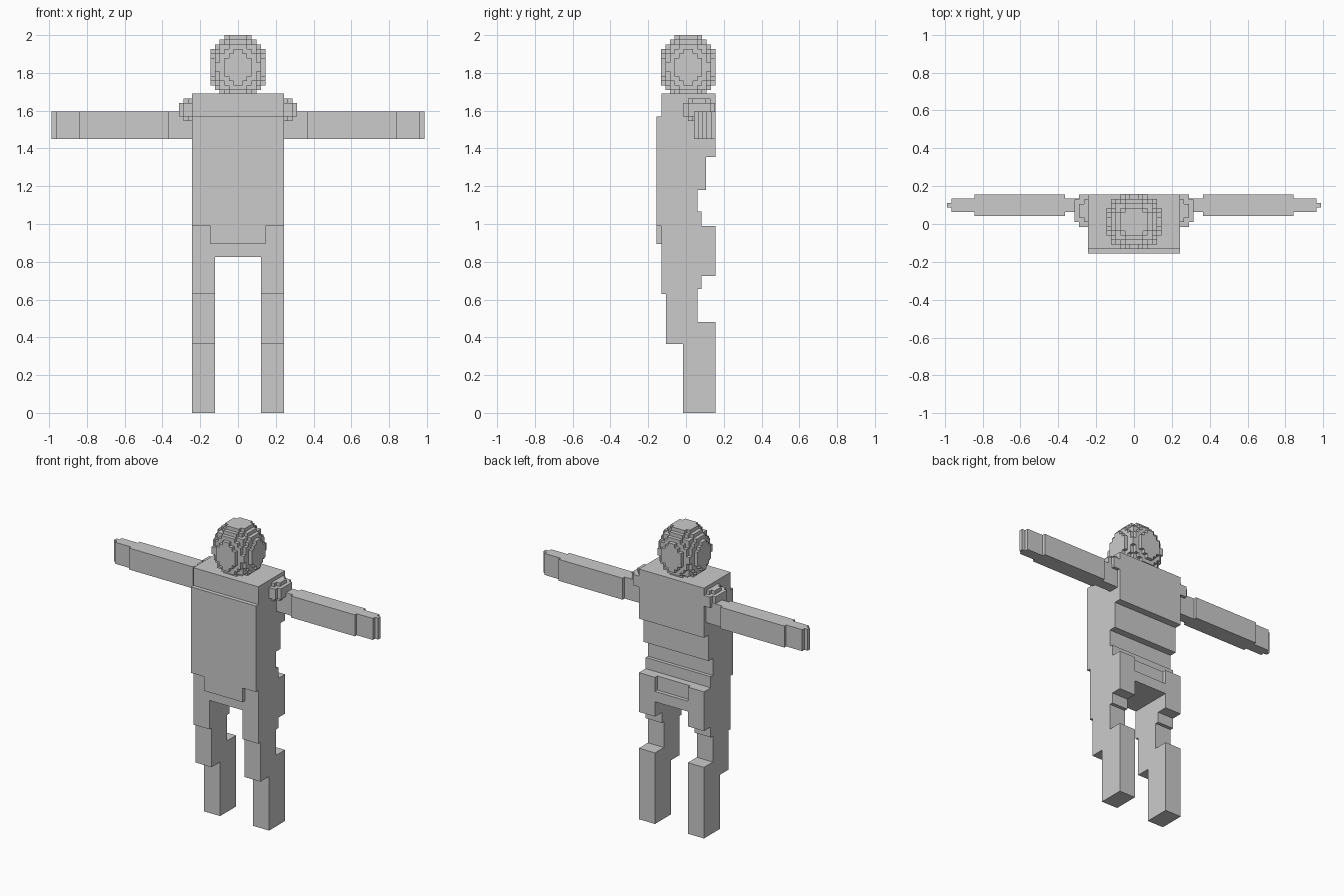
import bpy, bmesh
from mathutils import Vector

if "Cube" in bpy.data.objects:
    bpy.data.objects.remove(bpy.data.objects["Cube"])

U = 0.0242  # size of one voxel
grey = bpy.data.materials.new("light grey")
grey.diffuse_color = (0.6, 0.6, 0.6, 1)
grey.use_nodes = True
grey.node_tree.nodes["Principled BSDF"].inputs["Base Color"].default_value = grey.diffuse_color


def finish(name, bm):
    bmesh.ops.recalc_face_normals(bm, faces=bm.faces)
    me = bpy.data.meshes.new(name)
    bm.to_mesh(me)
    bm.free()
    me.materials.append(grey)
    ob = bpy.data.objects.new(name, me)
    bpy.context.collection.objects.link(ob)
    return ob


def prism(name, points, depth):
    """Extrude a closed outline of 3D points along the vector depth."""
    bm = bmesh.new()
    face = bm.faces.new([bm.verts.new(p) for p in points])
    res = bmesh.ops.extrude_face_region(bm, geom=[face], use_keep_orig=True)
    verts = [g for g in res["geom"] if isinstance(g, bmesh.types.BMVert)]
    bmesh.ops.translate(bm, verts=verts, vec=depth)
    return finish(name, bm)


def side_prism(name, yz, x0, x1):
    return prism(name, [(x0, y, z) for y, z in yz], (x1 - x0, 0, 0))


def block(name, x, y, z):
    yz = [(y[0], z[0]), (y[1], z[0]), (y[1], z[1]), (y[0], z[1])]
    return side_prism(name, yz, *x)


def voxel_ball(name, centre, counts, radii):
    """Stepped ball: outer faces of all grid cells inside an ellipsoid."""
    cells = set()
    for i in range(counts[0]):
        for j in range(counts[1]):
            for k in range(counts[2]):
                d = [(n - (c - 1) / 2) / r for n, c, r in zip((i, j, k), counts, radii)]
                if sum(v * v for v in d) <= 1:
                    cells.add((i, j, k))
    origin = Vector(centre) - Vector(counts) * U / 2
    bm = bmesh.new()
    for cell in cells:
        for axis in range(3):
            for step in (0, 1):
                near = list(cell)
                near[axis] += 2 * step - 1
                if tuple(near) in cells:
                    continue
                a, b = (axis + 1) % 3, (axis + 2) % 3
                quad = []
                for s, t in ((0, 0), (1, 0), (1, 1), (0, 1)):
                    p = list(cell)
                    p[axis] += step
                    p[a] += s
                    p[b] += t
                    quad.append(bm.verts.new(origin + Vector(p) * U))
                if step == 0:
                    quad.reverse()
                bm.faces.new(quad)
    bmesh.ops.remove_doubles(bm, verts=bm.verts, dist=1e-4)
    return finish(name, bm)


# head, its lowest layer sinks into the torso
voxel_ball("head", (0, 0.012, 2 - 7 * U), (12, 12, 14), (6.4, 6.4, 7.4))

# torso with stepped back
side_prism("torso", [
    (-0.13, 1.69), (-0.13, 1.57), (-0.157, 1.57), (-0.157, 0.99),
    (0.083, 0.99), (0.083, 1.065), (0.06, 1.065), (0.06, 1.18),
    (0.107, 1.18), (0.107, 1.355), (0.155, 1.355), (0.155, 1.69)], -0.243, 0.243)

# pelvis
block("belly", (-0.145, 0.145), (-0.157, 0.13), (0.895, 0.99))
block("crotch", (-0.123, 0.123), (-0.13, 0.155), (0.825, 0.895))

leg = [(-0.13, 0.99), (-0.13, 0.63), (-0.107, 0.63), (-0.107, 0.365),
       (-0.015, 0.365), (-0.015, 0), (0.155, 0), (0.155, 0.48),
       (0.06, 0.48), (0.06, 0.655), (0.083, 0.655), (0.083, 0.725),
       (0.155, 0.725), (0.155, 0.99)]
# arm: x start, x end, half width in y
arm = [(0.24, 0.365, 0.035), (0.365, 0.843, 0.056),
       (0.843, 0.963, 0.036), (0.963, 0.987, 0.013)]

for side, s in (("left", 1), ("right", -1)):
    side_prism(side + "_leg", leg, 0.123 * s, 0.243 * s)
    front = [(x * s, 0.099 - w, 1.45) for x0, x1, w in arm for x in (x0, x1)]
    back = [(x * s, 0.099 + w, 1.45) for x0, x1, w in arm for x in (x0, x1)]
    prism(side + "_arm", front + back[::-1], (0, 0, 0.145))
    voxel_ball(side + "_shoulder", (0.241 * s, 0.07, 1.605), (6, 7, 5), (3.4, 3.8, 2.7))
